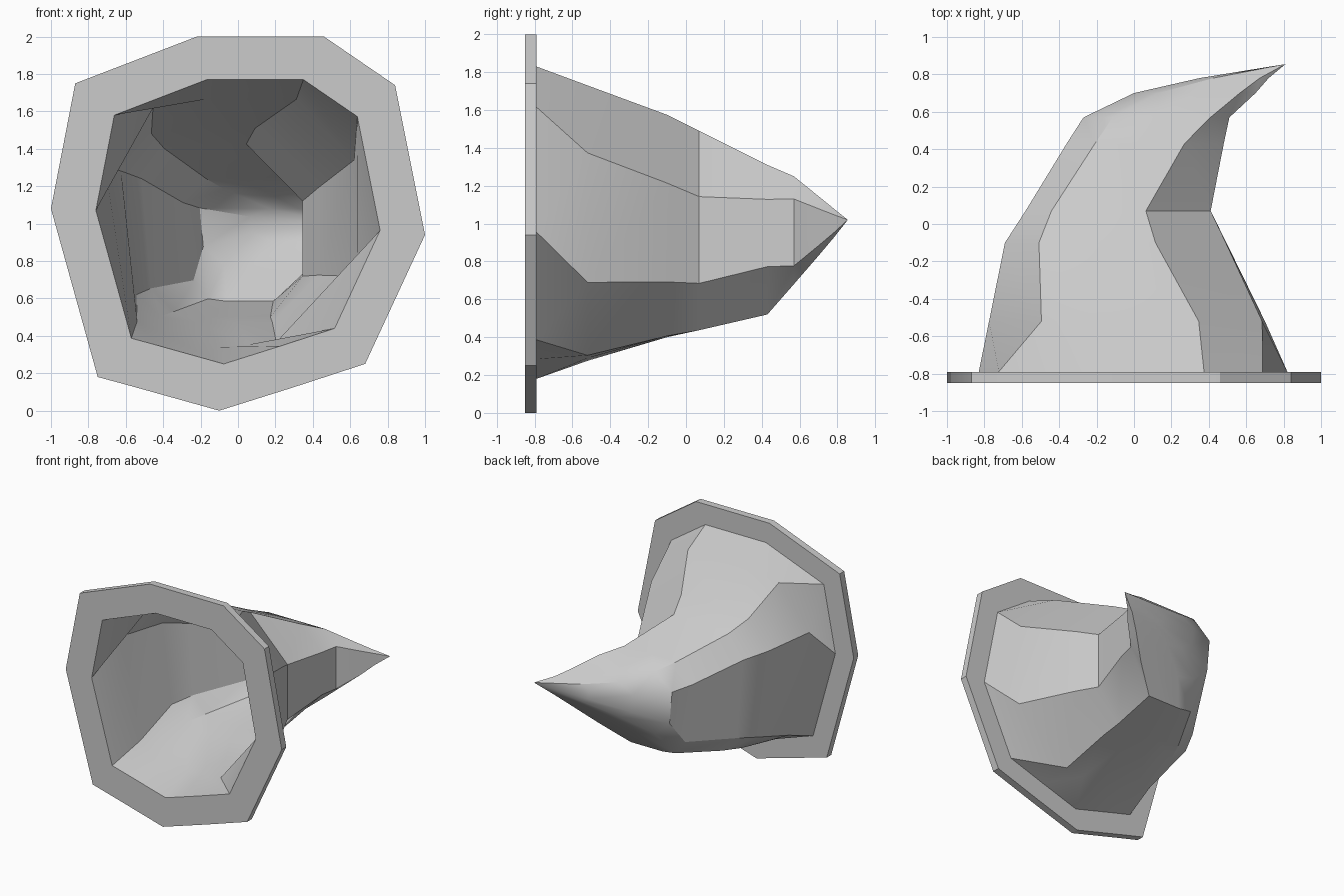
import bpy, math

cube = bpy.data.objects.get("Cube")
if cube:
    bpy.data.objects.remove(cube, do_unlink=True)

grey = bpy.data.materials.new("pale_grey")
grey.use_nodes = True
grey.diffuse_color = (0.6, 0.6, 0.6, 1)
grey.node_tree.nodes["Principled BSDF"].inputs["Base Color"].default_value = (0.6, 0.6, 0.6, 1)

# Faceted outlines inside a unit box, clockwise from the top left, along the horn
MOUTH = [(.39, 1), (.73, 1), (.92, .87), (1, .47), (.84, .125), (.65, .063),
         (.45, 0), (.21, .067), (.125, .09), (0, .54), (.065, .875)]
SHOULDER = [(.4, 1), (.76, 1), (.99, .755), (1, .285), (.68, .02), (.57, .01),
            (.45, 0), (.21, .06), (.127, .105), (0, .73), (.19, .965)]
BEND = [(.4, 1), (.65, 1), (1, .67), (1, .235), (.8, 0), (.6, 0),
        (.4, 0), (.2, .03), (.06, .165), (0, .8), (.14, .975)]
CURVE = [(.45, 1), (.75, 1), (1, .77), (1, .32), (.68, 0), (.5, 0),
         (.33, 0), (.19, .02), (.08, .17), (0, .8), (.18, .99)]
END = [(.5, 1), (.87, 1), (1, .79), (1, .17), (.87, 0), (.65, 0),
       (.4, .02), (.2, .08), (.03, .3), (0, .77), (.2, 1)]
FRONT, BACK = -.85, -.79


def section(y, shape, left, right, top, bottom, inset=0):
    """Fit an outline to a box lying across the horn at depth y."""
    left, right, top, bottom = left + inset, right - inset, top - inset, bottom + inset
    return [(left + u * (right - left), y, bottom + v * (top - bottom)) for u, v in shape]


def blend(a, b, t):
    return [(p[0] + (q[0] - p[0]) * t, p[1] + (q[1] - p[1]) * t) for p, q in zip(a, b)]


def loft(name, loops, start=None, end=None):
    """Skin consecutive loops, with optional points closing either end."""
    n = len(MOUTH)
    verts = [p for loop in loops for p in loop]
    faces = []
    for k in range(len(loops) - 1):
        for i in range(n):
            j = (i + 1) % n
            faces.append((k * n + i, (k + 1) * n + i, (k + 1) * n + j, k * n + j))
    if start:
        verts.append(start)
        faces += [(len(verts) - 1, i, (i + 1) % n) for i in range(n)]
    if end:
        verts.append(end)
        base = (len(loops) - 1) * n
        faces += [(base + i, len(verts) - 1, base + (i + 1) % n) for i in range(n)]
    mesh = bpy.data.meshes.new(name)
    mesh.from_pydata(verts, [], faces)
    mesh.materials.append(grey)
    obj = bpy.data.objects.new(name, mesh)
    bpy.context.collection.objects.link(obj)
    bpy.ops.object.select_all(action="DESELECT")
    obj.select_set(True)
    bpy.context.view_layer.objects.active = obj
    bpy.ops.object.mode_set(mode="EDIT")
    bpy.ops.mesh.select_all(action="SELECT")
    bpy.ops.mesh.normals_make_consistent(inside=False)
    bpy.ops.object.mode_set(mode="OBJECT")
    bpy.ops.object.shade_smooth_by_angle(angle=math.radians(30))


# Flat rim around the mouth
rim_box = (-1, 1, 2, 0)
front_hole = section(FRONT, MOUTH, -.76, .76, 1.77, .25)
back_hole = section(BACK, MOUTH, -.83, .82, 1.83, .18)
loft("rim", [front_hole, section(FRONT, MOUTH, *rim_box), section(BACK, MOUTH, *rim_box), back_hole])

# Hollow horn, bending to its left towards a point: y, outline, left, right, top, bottom
SHAPE = [
    (-.52, SHOULDER, -.775, .7, 1.73, .275),
    (-.1, blend(SHOULDER, BEND, .73), -.69, .494, 1.575, .40),
    (.07, BEND, -.58, .41, 1.49, .437),
    (.43, CURVE, -.36, .48, 1.31, .52),
    (.57, END, -.27, .51, 1.25, .68),
    (.70, END, 0, .65, 1.145, .83),
    (.78, END, .35, .72, 1.08, .925),
]
outside = [section(*s) for s in SHAPE]
inside = [section(*s, inset=.065) for s in SHAPE[:-1]]
loft("horn", outside[::-1] + [back_hole, front_hole] + inside,
     start=(.81, .855, 1.02), end=(.55, .74, 1.0))
